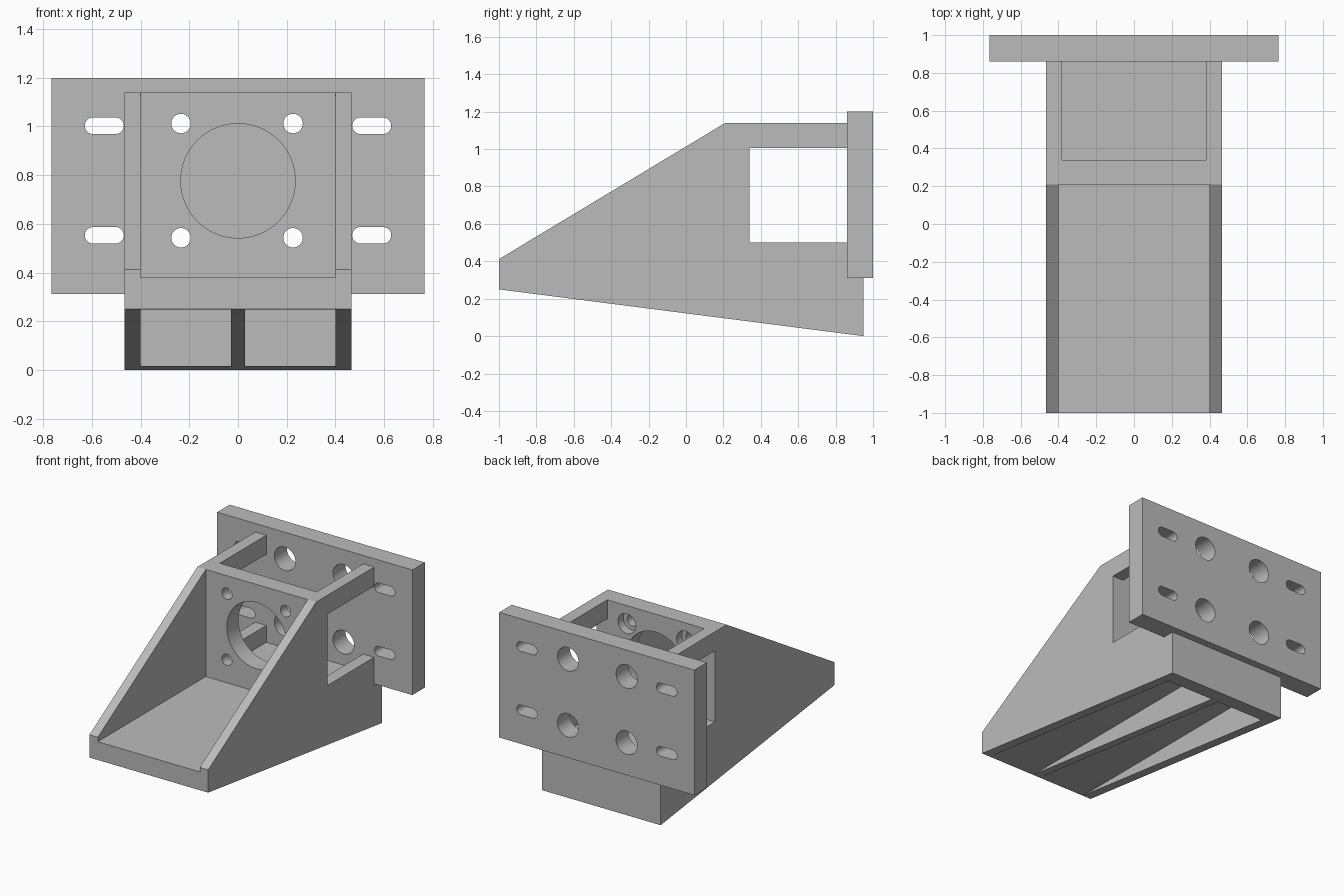
import bpy, bmesh, math
from mathutils import Matrix, Vector

old = bpy.data.objects.get("Cube")
if old:
    bpy.data.objects.remove(old, do_unlink=True)

grey = bpy.data.materials.new("light grey")
grey.use_nodes = True
colour = (0.5, 0.5, 0.5, 1)
grey.diffuse_color = colour
grey.node_tree.nodes["Principled BSDF"].inputs["Base Color"].default_value = colour


def add_object(name, bm):
    bmesh.ops.recalc_face_normals(bm, faces=bm.faces)
    mesh = bpy.data.meshes.new(name)
    bm.to_mesh(mesh)
    bm.free()
    mesh.materials.append(grey)
    obj = bpy.data.objects.new(name, mesh)
    bpy.context.collection.objects.link(obj)
    return obj


def box(name, x, y, z):
    """Box from its (min, max) along each axis."""
    bm = bmesh.new()
    bmesh.ops.create_cube(bm, size=1)
    for v in bm.verts:
        v.co = Vector([(r[0] + r[1]) / 2 + c * (r[1] - r[0])
                       for c, r in zip(v.co, (x, y, z))])
    return add_object(name, bm)


def prism(name, outline, offset, extrude):
    """Extrude a closed outline of 3D points."""
    bm = bmesh.new()
    face = bm.faces.new([bm.verts.new(Vector(p) + Vector(offset)) for p in outline])
    new = bmesh.ops.extrude_face_region(bm, geom=[face])["geom"]
    bmesh.ops.translate(bm, vec=extrude,
                        verts=[g for g in new if isinstance(g, bmesh.types.BMVert)])
    return add_object(name, bm)


def slot(x, z, radius, y, half=0.0, steps=24):
    """Round or elongated hole cutter running along y."""
    points = []
    for side in (1, -1):
        for i in range(steps + (1 if half else 0)):
            a = math.pi * i / steps - side * math.pi / 2
            points.append((side * half + radius * math.cos(a), 0, radius * math.sin(a)))
    return prism("hole_cutter", points, (x, y[0], z), (0, y[1] - y[0], 0))


def cut(obj, cutters):
    """Subtract each cutter, then remove it."""
    bpy.context.view_layer.objects.active = obj
    for cutter in cutters:
        cutter.hide_render = True
        mod = obj.modifiers.new("cut", 'BOOLEAN')
        mod.operation = 'DIFFERENCE'
        mod.solver = 'EXACT'
        mod.object = cutter
        bpy.ops.object.modifier_apply(modifier=mod.name)
        bpy.data.objects.remove(cutter, do_unlink=True)


def finish(obj):
    bpy.ops.object.select_all(action='DESELECT')
    obj.select_set(True)
    bpy.context.view_layer.objects.active = obj
    bpy.ops.object.shade_smooth_by_angle(angle=math.radians(30))


W = 0.466
HOLES = [(x, z) for x in (-0.234, 0.226) for z in (0.543, 1.012)]

# Wedge-shaped bracket body
side_profile = [(-1, 0.25), (-1, 0.412), (0.21, 1.14), (0.86, 1.14),
                (0.86, 0.31), (0.95, 0.31), (0.95, 0)]
body = prism("bracket_body", [(0, y, z) for y, z in side_profile],
             (-W, 0, 0), (2 * W, 0, 0))

# Front tray, rear cavity and side windows
cutters = [
    box("tray_cutter", (-0.4, 0.4), (-1.1, 0.21), (0.38, 1.3)),
    box("cavity_cutter", (-0.38, 0.38), (0.34, 0.9), (0.38, 1.3)),
    box("window_cutter", (-0.6, 0.6), (0.34, 0.9), (0.5, 1.005)),
]
# Underside pockets either side of a centre rib
for x in ((-0.4, -0.028), (0.028, 0.4)):
    cutters.append(box("pocket_cutter", x, (-1.1, 0.83), (-0.1, 0.249)))
# Large bore, bolt holes and counterbores in the cross wall
cutters.append(slot(0, 0.777, 0.235, (0.15, 0.4), steps=32))
for x, z in HOLES:
    cutters.append(slot(x, z, 0.04, (0.15, 0.4)))
    cutters.append(slot(x, z, 0.07, (0.28, 0.4)))
cut(body, cutters)
finish(body)

# Rear mounting plate with access holes and adjusting slots
plate = box("mounting_plate", (-0.766, 0.766), (0.86, 1), (0.312, 1.2))
cutters = [slot(x, z, 0.083, (0.8, 1.1)) for x, z in HOLES]
for x in (-0.549, 0.549):
    for z in (0.553, 1.003):
        cutters.append(slot(x, z, 0.034, (0.8, 1.1), half=0.046))
cut(plate, cutters)
finish(plate)
